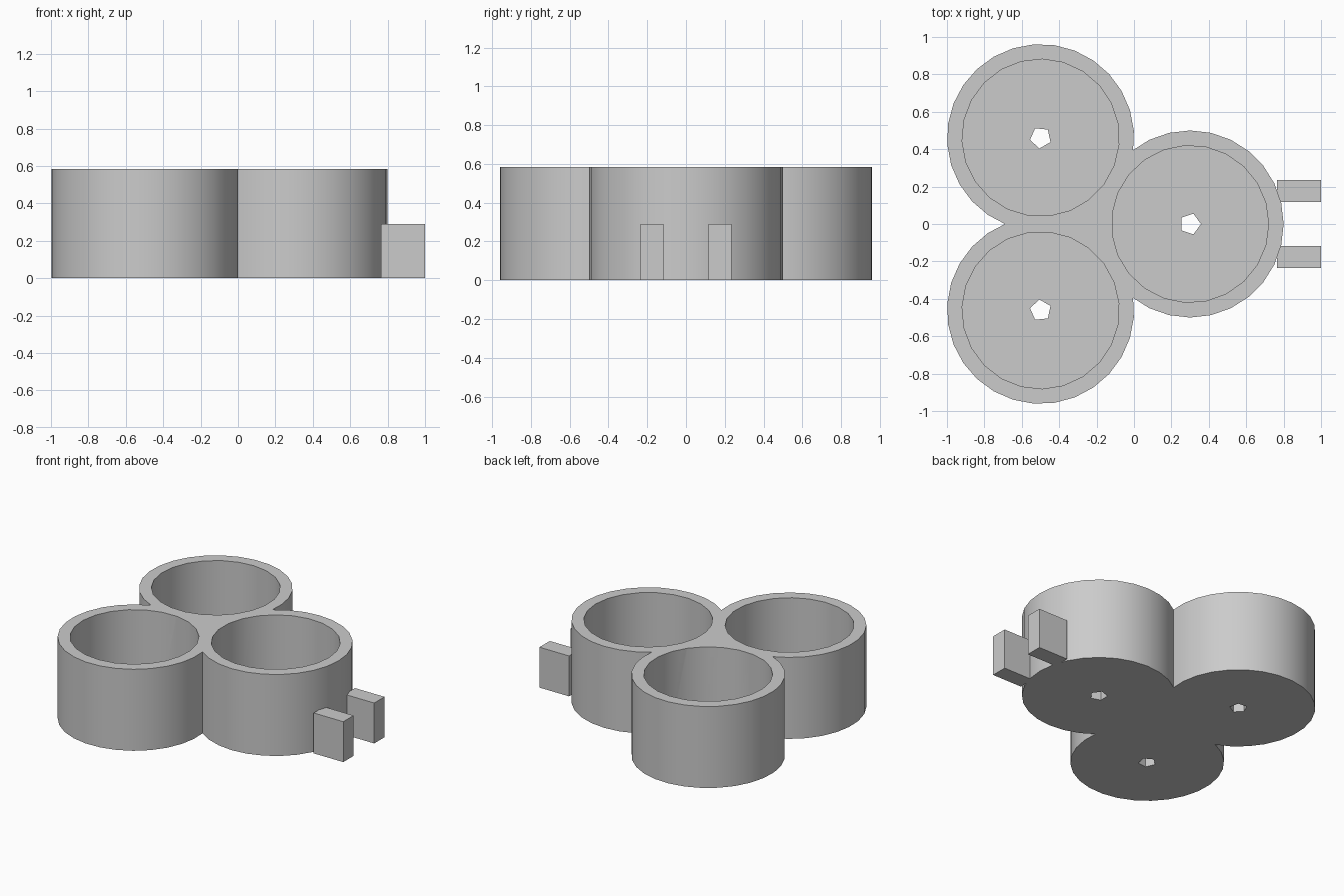
import bpy
import bmesh
from math import cos, sin, pi, radians
from mathutils import Vector

cube = bpy.data.objects.get("Cube")
if cube:
    bpy.data.objects.remove(cube, do_unlink=True)

HEIGHT, FLOOR = 0.585, 0.07
OUTER_R, INNER_R, HOLE_R = 0.5, 0.42, 0.058
CENTRE = Vector((-0.233, 0))
SPREAD = 0.533

grey = bpy.data.materials.new("light grey plastic")
grey.use_nodes = True
colour = (0.6, 0.6, 0.6, 1)
grey.diffuse_color = colour
grey.node_tree.nodes["Principled BSDF"].inputs["Base Color"].default_value = colour


def prism(name, outline, z0, z1):
    """Extrude a flat outline from z0 up to z1."""
    bm = bmesh.new()
    face = bm.faces.new([bm.verts.new((x, y, z0)) for x, y in outline])
    top = bmesh.ops.extrude_face_region(bm, geom=[face])["geom"]
    bmesh.ops.translate(bm, vec=(0, 0, z1 - z0),
                        verts=[v for v in top if isinstance(v, bmesh.types.BMVert)])
    bmesh.ops.recalc_face_normals(bm, faces=bm.faces)
    mesh = bpy.data.meshes.new(name)
    bm.to_mesh(mesh)
    bm.free()
    mesh.materials.append(grey)
    obj = bpy.data.objects.new(name, mesh)
    bpy.context.collection.objects.link(obj)
    return obj


def ring(centre, radius, sides, turn):
    return [(centre.x + radius * cos(turn + 2 * pi * i / sides),
             centre.y + radius * sin(turn + 2 * pi * i / sides)) for i in range(sides)]


def combine(body, tool, operation):
    """Apply a boolean and discard the tool."""
    mod = body.modifiers.new(operation.lower(), "BOOLEAN")
    mod.object, mod.operation, mod.solver = tool, operation, "EXACT"
    bpy.context.view_layer.objects.active = body
    bpy.ops.object.modifier_apply(modifier=mod.name)
    bpy.data.objects.remove(tool, do_unlink=True)


# Three joined cups around a solid core
turns = [radians(a) for a in (0, 120, 240)]
spots = [CENTRE + SPREAD * Vector((cos(t), sin(t))) for t in turns]
body = prism("triple_cup_body", ring(CENTRE, SPREAD, 3, 0), 0, HEIGHT)
for spot, turn in zip(spots, turns):
    combine(body, prism("cup_wall", ring(spot, OUTER_R, 28, turn), 0, HEIGHT), "UNION")

# Pockets and five-sided drain holes
for spot, turn in zip(spots, turns):
    combine(body, prism("pocket", ring(spot, INNER_R, 23, turn), FLOOR, HEIGHT + 0.1), "DIFFERENCE")
    combine(body, prism("drain", ring(spot, HOLE_R, 5, turn), -0.1, FLOOR + 0.1), "DIFFERENCE")

bpy.ops.object.select_all(action="DESELECT")
body.select_set(True)
bpy.context.view_layer.objects.active = body
bpy.ops.object.shade_smooth_by_angle(angle=radians(30))

# Pair of mounting lugs
for name, side in (("left_lug", 1), ("right_lug", -1)):
    y0, y1 = side * 0.117, side * 0.234
    prism(name, [(0.765, y0), (1, y0), (1, y1), (0.765, y1)], 0, 0.29)
